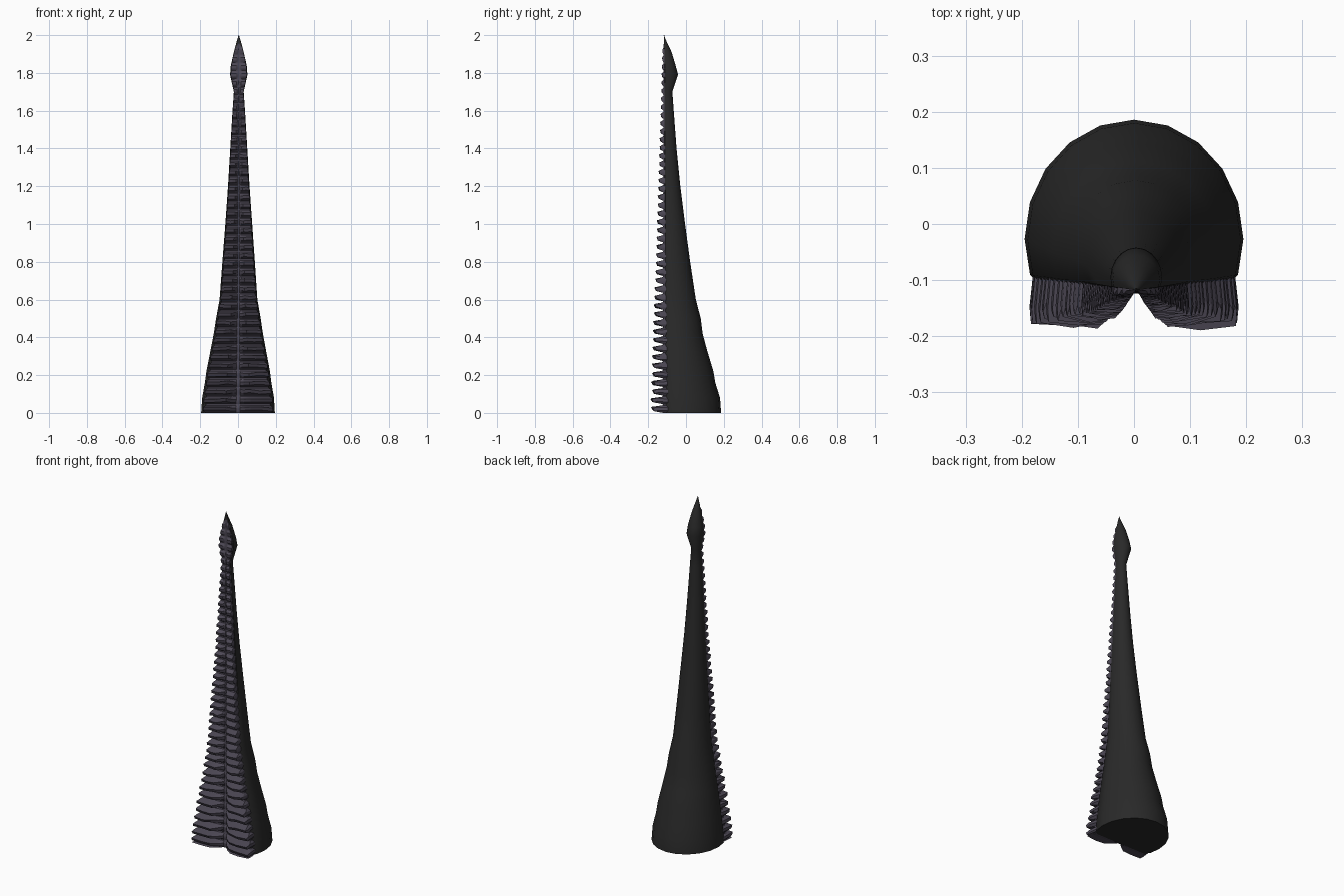
import bpy, bmesh, math, random

if "Cube" in bpy.data.objects:
    bpy.data.objects.remove(bpy.data.objects["Cube"])
random.seed(4)

# height, half width, back depth
PROFILE = [(0, .195, .186), (.08, .19, .18), (.16, .176, .155), (.22, .168, .145),
           (.33, .147, .112), (.42, .13, .088), (.5, .118, .078), (.6, .1, .052),
           (.8, .086, .022), (1, .071, -.005), (1.2, .057, -.03), (1.4, .045, -.05),
           (1.6, .033, -.065), (1.7, .026, -.072), (1.79, .046, -.042),
           (1.84, .042, -.055), (1.91, .026, -.076), (1.96, .013, -.1), (2, .001, -.117)]
FRONT = -.118


def sample(z):
    for (z0, w0, b0), (z1, w1, b1) in zip(PROFILE, PROFILE[1:]):
        if z <= z1:
            t = (z - z0) / (z1 - z0)
            return w0 + t * (w1 - w0), b0 + t * (b1 - b0)
    return PROFILE[-1][1:]


def material(name, rgb):
    m = bpy.data.materials.new(name)
    m.diffuse_color = (*rgb, 1)
    m.use_nodes = True
    m.node_tree.nodes["Principled BSDF"].inputs["Base Color"].default_value = m.diffuse_color
    return m


def loft(name, rows, mat, closed=False):
    bm = bmesh.new()
    rings = [[bm.verts.new(p) for p in row] for row in rows]
    n = len(rings[0])
    for a, b in zip(rings, rings[1:]):
        for i in range(n if closed else n - 1):
            j = (i + 1) % n
            bm.faces.new((a[i], a[j], b[j], b[i]))
    if closed:
        bm.faces.new(rings[0][::-1])
        bm.faces.new(rings[-1])
        bmesh.ops.recalc_face_normals(bm, faces=bm.faces)
    me = bpy.data.meshes.new(name)
    bm.to_mesh(me)
    bm.free()
    me.materials.append(mat)
    ob = bpy.data.objects.new(name, me)
    bpy.context.collection.objects.link(ob)
    bpy.context.view_layer.objects.active = ob
    ob.select_set(True)
    return ob


charcoal = material("charcoal skin", (.022, .022, .022))
violet = material("violet grey underside", (.075, .066, .092))

# Smooth tapering back: rounded arc behind, flattened in front
rows = []
for z, w, back in PROFILE:
    mid = FRONT + .3 * (back - FRONT)
    ring = [(-.82 * w, FRONT + .003, z), (.82 * w, FRONT + .003, z),
            (.95 * w, FRONT + .3 * (mid - FRONT), z)]
    for i in range(11):
        a = math.pi * i / 10
        ring.append((w * math.cos(a), mid + (back - mid) * math.sin(a), z))
    ring.append((-.95 * w, FRONT + .3 * (mid - FRONT), z))
    rows.append([(x + .004 * min(z, 1), y, zz) for x, y, zz in ring])
tentacle_back = loft("tentacle_back", rows, charcoal, True)
bpy.ops.object.shade_smooth_by_angle(angle=math.radians(40))
tentacle_back.select_set(False)

# Ridged underside: paired lobes either side of a central groove
# fraction of half width, share of ridge height
ACROSS = [(.86, 0), (.89, .55), (.88, .9), (.62, 1), (.34, .95), (.16, .45), (.05, .08)]
rows = []
z, pitch = 0, .046
while z < 1.93:
    lift = .063 * (1 - z / 2) ** 1.15 + .005
    wobble = [random.uniform(-.1, .1) for _ in range(14)]
    dz = [random.uniform(-.004, .004) * (1 - z / 2) for _ in range(14)]
    for t, h in ((0, .05), (.26, .85), (.62, 1), (.86, .12)):
        zz = z + t * pitch
        w, back = sample(zz)
        row = []
        for side in (-1, 1):
            pts = ACROSS if side < 0 else ACROSS[::-1]
            for f, s in pts:
                k = len(row)
                # the outer edge tucks into the back
                tuck = .3 * .3 * (back - FRONT) if f == .86 else 0
                y = FRONT + tuck - lift * s * h * (1 + wobble[k])
                x = side * f * w * (1 + (.03 * wobble[k] + .08 * (h > .5)) * (f > .8))
                row.append((x + .004 * min(zz, 1), y, max(0, zz + dz[k] * (h > .5))))
        rows.append(row)
    z += pitch
    pitch = .046 - .004 * z / 2
# close the underside beneath the tip
rows.append([(.004 + p[0] * .1, FRONT, 1.955) for p in rows[-1]])
underside = loft("ridged_underside", rows, violet)
bpy.ops.object.shade_smooth_by_angle(angle=math.radians(25))

# Cap under the lowest ridge
w = sample(0)[0]
bottom = rows[1]
bm = bmesh.new()
for half in (bottom[:7], bottom[7:]):
    bm.faces.new([bm.verts.new((p[0], p[1], .002)) for p in half])
me = bpy.data.meshes.new("underside_cap")
bm.to_mesh(me)
bm.free()
me.materials.append(violet)
bpy.context.collection.objects.link(bpy.data.objects.new("underside_cap", me))
